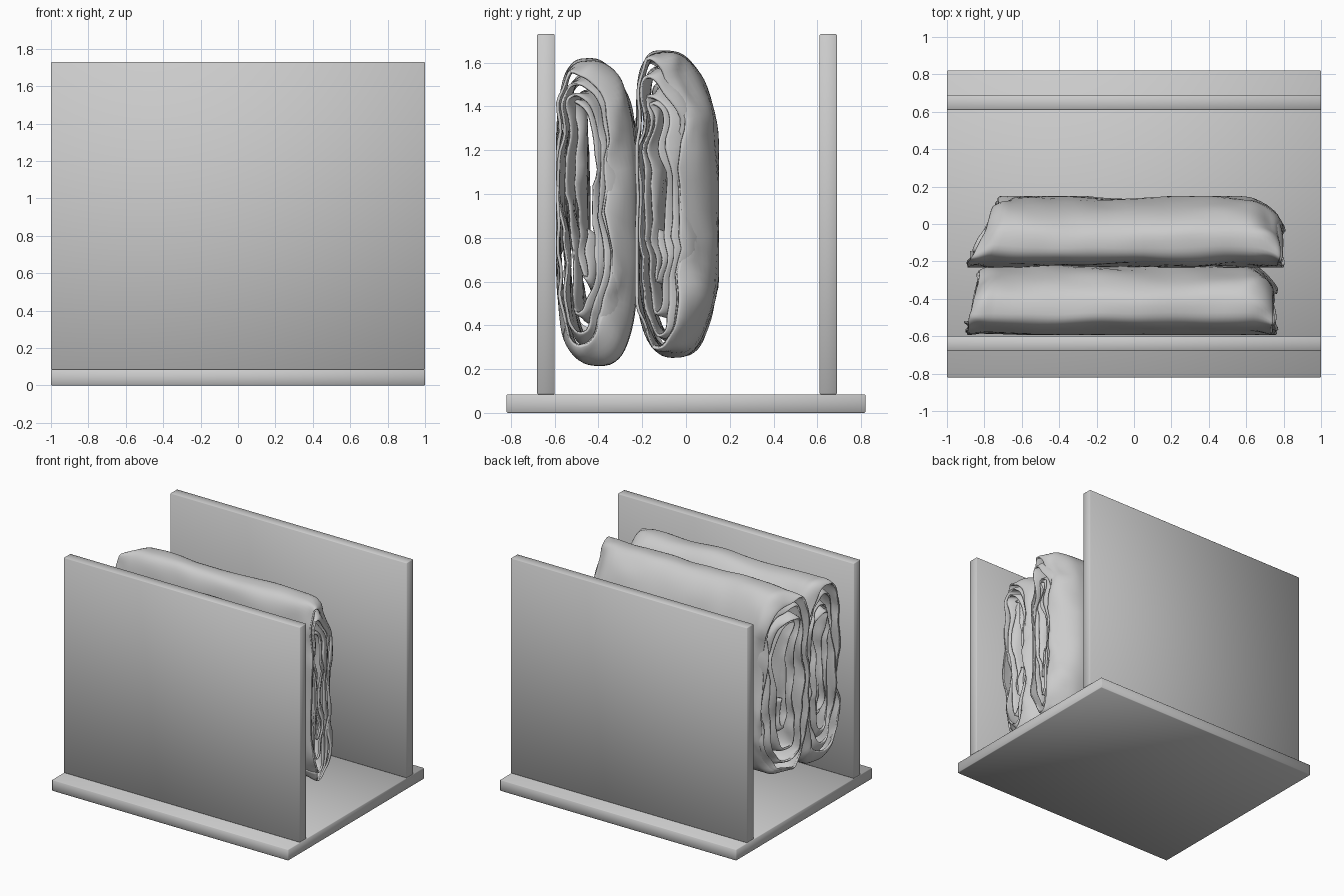
import bpy, math
from mathutils import Vector, noise

if "Cube" in bpy.data.objects:
    bpy.data.objects.remove(bpy.data.objects["Cube"])


def box(name, lo, hi):
    lo, hi = Vector(lo), Vector(hi)
    bpy.ops.mesh.primitive_cube_add(size=1, location=(lo + hi) / 2)
    ob = bpy.context.object
    ob.name = name
    ob.scale = hi - lo
    bpy.ops.object.transform_apply(location=False)
    bpy.ops.object.shade_smooth()
    mod = ob.modifiers.new("soft_edge", 'BEVEL')
    mod.width = 0.004
    return ob


# Rack: base slab and two upright panels
box("base", (-1, -0.82, 0), (1, 0.82, 0.085))
box("front_panel", (-1, -0.68, 0.085), (1, -0.60, 1.73))
box("back_panel", (-1, 0.61, 0.085), (1, 0.69, 1.73))


def lerp(a, b, t):
    return a + (b - a) * t


def spow(v, p):
    return math.copysign(abs(v) ** p, v)


def folded_cloth(name, y0, y1, z0, z1, end_z, end_depth, x0, x1, slant, run, seed):
    """One cloth rolled flat: a spiral section swept along x. The right end is
    pulled in over 'run', the left end is cut at a slant."""
    per_turn, turns, cols = 72, 4.3, 50
    n = int(per_turn * turns)
    shift = Vector((seed * 7.3, seed * 3.1, seed * 5.7))
    verts, faces = [], []
    for j in range(cols + 1):
        u = (1 - math.cos(math.pi * j / cols)) / 2
        x = lerp(x0, x1, u)
        # end rounding: 0 along the body, 1 at the open ends
        left, right = max(0, 1 - (x - x0) / 0.10), max(0, 1 - (x1 - x) / run)
        t = max(left, right)
        e = lerp(1 - math.sqrt(1 - t * t), t * t, 0.5)
        yb = lerp(y1, lerp(y0, y1, end_depth if right > 0 else 0.9), e)
        za, zb = lerp(z0, end_z[0], e), lerp(z1, end_z[1], e)
        cy, cz, hy, hz = (y0 + yb) / 2, (za + zb) / 2, (yb - y0) / 2, (zb - za) / 2
        for i in range(n + 1):
            a = 2 * math.pi * i / per_turn - 2.2
            # first turn is the closed outer layer, the rest winds inward
            k = max(0, i / per_turn - 1)
            ky, kz = 1 - k / 3.7, 1 - 0.12 * k
            s = spow(math.sin(a), 0.71)
            p = Vector((x, cy + hy * ky * spow(math.cos(a), 0.71) - 0.05 * max(0, s) ** 4,
                        cz + hz * kz * s + 0.02 * k * (k - 2)))
            # broad sag plus tighter wrinkles near the ends
            d = noise.noise_vector(p * 2.2 + shift) * 0.025
            w = noise.noise_vector(Vector((p.x * 5, p.y * 7, p.z * 5)) + shift)
            f = noise.noise_vector(Vector((p.x * 6, p.y * 14, p.z * 9)) + shift)
            d += w * lerp(0.008, 0.04, t) + f * 0.018 * t
            edge = abs(2 * u - 1) ** 6
            d.x = edge * (0.05 * noise.noise(Vector((k * 2, p.z * 3, seed)))
                          - math.copysign(0.008 * k, u - 0.5))
            d.x += slant * (1 - u) ** 4 * max(0, (p.y - y0) / (y1 - y0))
            p += d
            p.y = min(max(p.y, y0 + 0.003 * k), y1 + 0.004)
            verts.append(p)
    row = n + 1
    for j in range(cols):
        for i in range(n):
            q = j * row + i
            faces.append((q, q + 1, q + row + 1, q + row))
    me = bpy.data.meshes.new(name)
    me.from_pydata(verts, [], faces)
    me.shade_smooth()
    ob = bpy.data.objects.new(name, me)
    bpy.context.collection.objects.link(ob)
    # fabric thickness
    mod = ob.modifiers.new("thickness", 'SOLIDIFY')
    mod.thickness = 0.014
    mod.offset = 0
    return ob


# Two folded cloths standing side by side against the front panel
folded_cloth("folded_cloth_front", -0.587, -0.225, 0.228, 1.602, (0.32, 1.57), 0.66,
             -0.89, 0.74, 0.08, 0.14, 1)
folded_cloth("folded_cloth_back", -0.225, 0.14, 0.275, 1.643, (0.31, 1.60), 0.56,
             -0.89, 0.78, 0.19, 0.18, 2)
